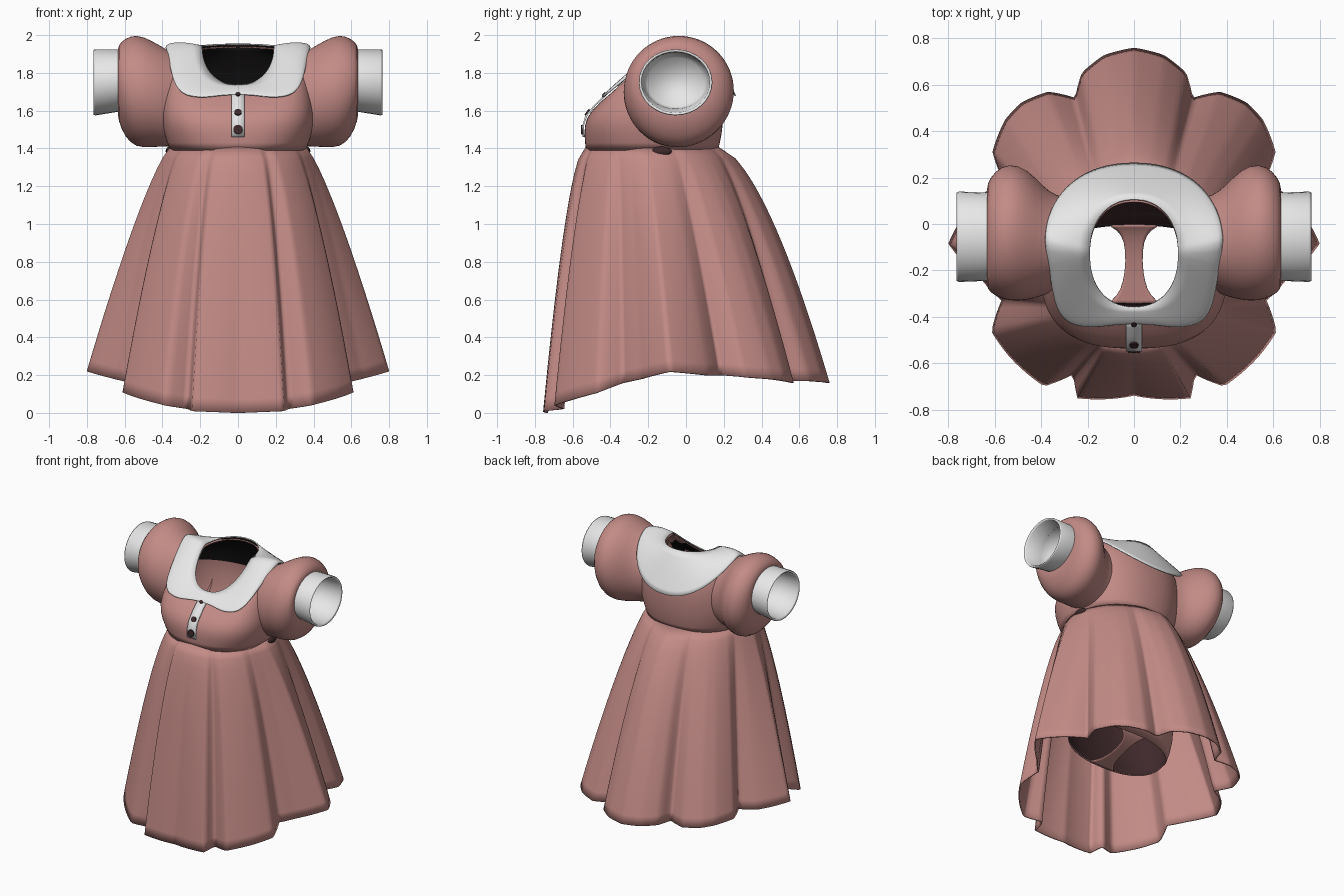
import bpy
import math
from mathutils import Vector

if "Cube" in bpy.data.objects:
    bpy.data.objects.remove(bpy.data.objects["Cube"], do_unlink=True)


def material(name, rgb):
    m = bpy.data.materials.new(name)
    m.use_nodes = True
    m.diffuse_color = (*rgb, 1)
    m.node_tree.nodes["Principled BSDF"].inputs["Base Color"].default_value = (*rgb, 1)
    return m


PINK = material("dusty pink cloth", (0.55, 0.26, 0.24))
WHITE = material("white cloth", (0.8, 0.8, 0.8))
BLACK = material("black lining", (0.006, 0.005, 0.005))
MAROON = material("dark maroon", (0.05, 0.022, 0.024))


def sheet(name, rows, mats, closed=True, subsurf=0, thick=0.0, mirror=False, cap=False,
          unlined=None):
    """Skin rows of points into smooth cloth; the second half of mats is the lining."""
    n = len(rows[0])
    verts = [p for row in rows for p in row]
    faces = []
    for r in range(len(rows) - 1):
        for i in range(n if closed else n - 1):
            j = (i + 1) % n
            faces.append((r * n + i, r * n + j, (r + 1) * n + j, (r + 1) * n + i))
    if cap:
        faces.append(tuple((len(rows) - 1) * n + i for i in range(n)))
    mesh = bpy.data.meshes.new(name)
    mesh.from_pydata(verts, [], faces)
    ob = bpy.data.objects.new(name, mesh)
    bpy.context.collection.objects.link(ob)
    for m in mats:
        mesh.materials.append(m)
    for f in mesh.polygons:
        f.use_smooth = True
        if unlined and unlined(f.center):
            f.material_index = 1
    if subsurf:
        mod = ob.modifiers.new("Smooth", "SUBSURF")
        mod.levels = mod.render_levels = subsurf
    if thick:
        mod = ob.modifiers.new("Thickness", "SOLIDIFY")
        mod.thickness = thick
        mod.offset = -1
        mod.material_offset = len(mats) // 2
    if mirror:
        ob.modifiers.new("Mirror", "MIRROR")


def spow(v, e):
    return math.copysign(abs(v) ** e, v)


def body_ring(rx, yf, yb, zf, zs, zb, n=2.3, taper=0.0, count=64):
    """Ring round the torso: squarish tapered front, round back, own heights on each side."""
    pts = []
    for i in range(count):
        a = 2 * math.pi * i / count
        k = n if math.sin(a) < 0 else 2.2
        x, s = spow(math.cos(a), 2 / k), spow(math.sin(a), 2 / k)
        z = zs + (zf - zs) * abs(s) ** 1.05 if s < 0 else zs + (zb - zs) * s ** 1.5
        x *= 1 + taper * min(s, 0)
        pts.append(Vector((rx * x, (yf + yb) / 2 + (yb - yf) / 2 * s, z)))
    return pts


def sleeve_ring(x, cy, cz, ry, rz, count=32):
    return [Vector((x, cy + ry * math.cos(a), cz + rz * math.sin(a)))
            for a in (2 * math.pi * i / count for i in range(count))]


# Skirt: round waist blending into a pleated hem (angle, radius, hem height)
HEM = [(-90, .74, 0), (-72, .79, .01), (-68, .70, .02), (-61, .80, .04),
       (-47, .785, .08), (-37, .77, .11), (-30, .66, .16), (-20, .70, .18),
       (-6, .805, .22), (10, .68, .20), (18, .59, .20), (27, .685, .19),
       (39, .715, .18), (47, .715, .17), (57, .68, .16), (65, .60, .17),
       (71, .69, .17), (80, .74, .165), (90, .76, .16)]


def hem_at(deg):
    for (a0, r0, z0), (a1, r1, z1) in zip(HEM, HEM[1:]):
        if deg <= a1:
            t = (deg - a0) / (a1 - a0)
            return r0 + (r1 - r0) * t, z0 + (z1 - z0) * t


skirt_rows = []
LEVELS = 20
for level in range(LEVELS, -1, -1):
    d = level / LEVELS
    row = []
    for i in range(240):
        a = math.radians(1.5 * i)
        c, s = math.cos(a), math.sin(a)
        r, hz = hem_at(math.degrees(math.asin(max(-1, min(1, s)))))
        w = d ** (0.62 + 0.18 * abs(c) + 0.08 * min(s, 0))
        waist = Vector((.36 * c, -.18 + .35 * s, 0))
        p = waist.lerp(Vector((r * c, r * s, 0)), w)
        p.z = 1.41 + (hz - 1.41) * d
        row.append(p)
    skirt_rows.append(row)
sheet("skirt", skirt_rows, [PINK], thick=0.01)

# Bodice, lined in black only under the collar's front and back
sheet("bodice", [
    body_ring(.36, -.53, .17, 1.39, 1.39, 1.39),
    body_ring(.39, -.54, .19, 1.47, 1.47, 1.47, 2.6),
    body_ring(.41, -.535, .20, 1.56, 1.58, 1.58, 2.9),
    body_ring(.40, -.47, .20, 1.63, 1.75, 1.71, 3.5, .08),
    body_ring(.365, -.42, .165, 1.675, 1.92, 1.82, 5, .15),
    body_ring(.28, -.385, .125, 1.70, 1.94, 1.90, 3.5, .08),
    body_ring(.19, -.36, .10, 1.725, 1.93, 1.94),
], [PINK, PINK, BLACK, PINK], subsurf=1, thick=0.008,
    unlined=lambda c: c.z < 1.68 or abs(c.y + .13) < .15)

# Wide collar with a black underside, notched where its halves meet at the front
collar_rows = [
    body_ring(.385, -.447, .265, 1.672, 1.945, 1.68, 6.5, .15),
    body_ring(.378, -.44, .235, 1.685, 1.965, 1.74, 6, .15),
    body_ring(.29, -.40, .165, 1.72, 1.97, 1.875, 4, .08),
    body_ring(.19, -.36, .11, 1.74, 1.945, 1.955),
]
for lower in (0, 1):
    for i, p in enumerate(collar_rows[lower]):
        if p.y < -.3 and abs(p.x) < .06:
            collar_rows[lower][i] = p.lerp(collar_rows[2][i], .5 * (1 - abs(p.x) / .06))
sheet("collar", collar_rows, [WHITE, BLACK], subsurf=1, thick=0.008)

# Puffed sleeves
sheet("puff_sleeves", [sleeve_ring(*r) for r in (
    (.28, -.08, 1.65, .19, .23),
    (.34, -.08, 1.66, .205, .25),
    (.39, -.075, 1.67, .235, .26),
    (.46, -.045, 1.69, .285, .285),
    (.54, -.035, 1.705, .30, .302),
    (.60, -.04, 1.72, .27, .262),
    (.635, -.055, 1.75, .23, .20),
    (.635, -.055, 1.75, .18, .16),
)], [PINK], subsurf=1, mirror=True)

# Cuffs: outside, rolled edge, then the inside closed deep in the sleeve
sheet("cuffs", [sleeve_ring(*r) for r in (
    (.60, -.055, 1.76, .19, .165),
    (.63, -.055, 1.76, .19, .165),
    (.755, -.055, 1.75, .195, .175),
    (.765, -.055, 1.75, .19, .172),
    (.755, -.055, 1.75, .18, .16),
    (.63, -.055, 1.76, .175, .15),
    (.50, -.055, 1.75, .15, .13),
)], [WHITE], mirror=True, cap=True)

# Inner garment: tapering tube with a dark inside
sheet("inner_garment", [
    body_ring(.40, -.345, .0, .41, .49, .52),
    body_ring(.41, -.40, .10, .52, .58, .60),
    body_ring(.40, -.44, .14, .80, .80, .80),
    body_ring(.37, -.48, .14, 1.08, 1.08, 1.08),
    body_ring(.33, -.48, .13, 1.38, 1.38, 1.38),
], [PINK, MAROON], subsurf=1, thick=0.008)

# Narrow strap joining the tube's front and back edges (y, z, half width)
strap = [(-.345, .415, .12), (-.31, .42, .07), (-.25, .43, .045), (-.16, .445, .035),
         (-.07, .475, .04), (-.02, .505, .07), (.0, .525, .12)]
sheet("inner_strap", [[Vector((hw * (1 - k / 2), y, z)) for k in range(5)]
                      for y, z, hw in strap],
      [PINK], closed=False, subsurf=1, thick=0.008)

# Button placket following the chest
placket = [(-.547, 1.46), (-.550, 1.52), (-.532, 1.575), (-.485, 1.632),
           (-.447, 1.668), (-.415, 1.70)]
sheet("placket", [[Vector((x, y, z)) for x in (-.035, 0, .035)] for y, z in placket],
      [WHITE], closed=False, thick=0.009)

# Buttons, tilted with the chest
for k, (y, z, tilt, radius) in enumerate(((-.549, 1.50, 88, .025),
                                         (-.521, 1.59, 55, .019),
                                         (-.432, 1.686, 44, .012))):
    bpy.ops.mesh.primitive_cylinder_add(vertices=20, radius=radius, depth=.014,
                                        location=(0, y, z),
                                        rotation=(math.radians(tilt), 0, 0))
    button = bpy.context.object
    button.name = "button_%d" % (k + 1)
    button.data.materials.append(MAROON)

# Small dark underarm openings
for side, label in ((1, "left"), (-1, "right")):
    bpy.ops.mesh.primitive_uv_sphere_add(segments=16, ring_count=8, radius=1,
                                         location=(side * .365, -.13, 1.385))
    gap = bpy.context.object
    gap.name = label + "_underarm_opening"
    gap.scale = (.018, .055, .025)
    gap.data.materials.append(MAROON)
    bpy.ops.object.shade_smooth()
